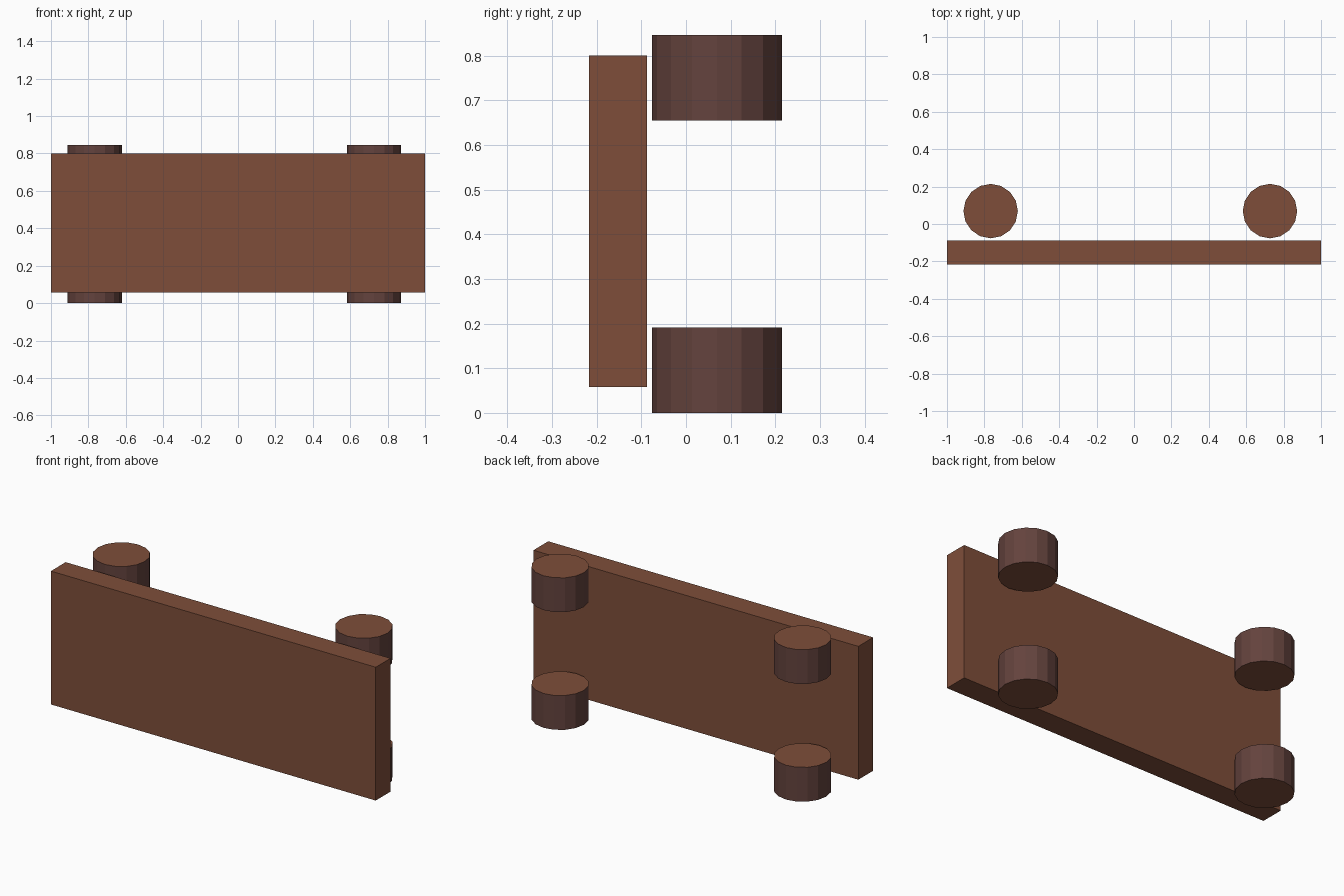
import bpy

cube = bpy.data.objects.get("Cube")
if cube:
    bpy.data.objects.remove(cube, do_unlink=True)


def make_material(name, color):
    mat = bpy.data.materials.new(name)
    mat.use_nodes = True
    mat.diffuse_color = color
    mat.node_tree.nodes["Principled BSDF"].inputs["Base Color"].default_value = color
    return mat


wood = make_material("warm brown", (0.21, 0.076, 0.042, 1))
dark = make_material("dark reddish brown", (0.127, 0.056, 0.047, 1))

# Upright board
bpy.ops.mesh.primitive_cube_add(size=1, location=(0, -0.152, 0.429))
board = bpy.context.object
board.name = "board"
board.dimensions = (2, 0.13, 0.742)
bpy.ops.object.transform_apply(location=False, rotation=False, scale=True)
board.data.materials.append(wood)


def add_wheel(name, x, z):
    """Faceted drum with dark sides and warm brown end caps."""
    bpy.ops.mesh.primitive_cylinder_add(vertices=16, radius=0.1455, depth=0.191,
                                        location=(x, 0.069, z))
    wheel = bpy.context.object
    wheel.name = name
    wheel.data.materials.append(dark)
    wheel.data.materials.append(wood)
    for face in wheel.data.polygons:
        face.material_index = 1 if abs(face.normal.z) > 0.5 else 0


# Four wheels behind the board
for side, x in (("right", -0.7665), ("left", 0.727)):
    for level, z in (("lower", 0.0955), ("upper", 0.7505)):
        add_wheel(f"{level}_{side}_wheel", x, z)
